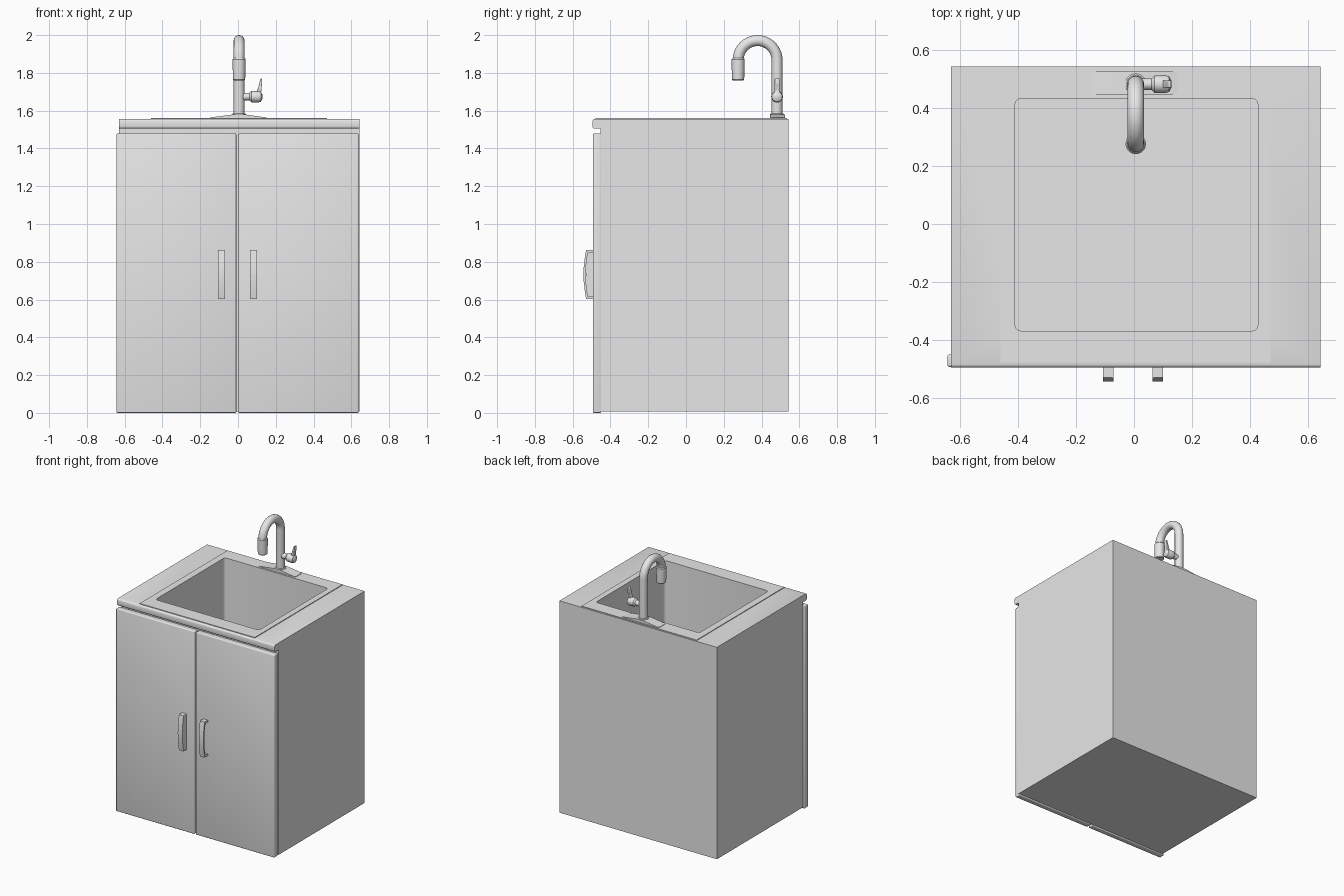
import bpy
import bmesh
import math
from mathutils import Vector

cube = bpy.data.objects.get("Cube")
if cube:
    bpy.data.objects.remove(cube, do_unlink=True)

GREY = 0.8
mat = bpy.data.materials.new("light_grey")
mat.use_nodes = True
mat.diffuse_color = (GREY, GREY, GREY, 1)
mat.node_tree.nodes["Principled BSDF"].inputs["Base Color"].default_value = (GREY, GREY, GREY, 1)


def activate(ob):
    bpy.ops.object.select_all(action='DESELECT')
    ob.select_set(True)
    bpy.context.view_layer.objects.active = ob


def finish(name, bm, smooth=False):
    bmesh.ops.recalc_face_normals(bm, faces=bm.faces)
    me = bpy.data.meshes.new(name)
    bm.to_mesh(me)
    bm.free()
    ob = bpy.data.objects.new(name, me)
    bpy.context.collection.objects.link(ob)
    me.materials.append(mat)
    if smooth:
        activate(ob)
        bpy.ops.object.shade_smooth_by_angle(angle=math.radians(35))
    return ob


def prism(name, pts, axis, lo, hi, bevel=0.0, along=None, segments=3):
    """Extrude a 2D outline along an axis; bevel all edges or those along one axis."""
    def place(p, h):
        co = list(p)
        co.insert(axis, h)
        return co
    bm = bmesh.new()
    a = [bm.verts.new(place(p, lo)) for p in pts]
    b = [bm.verts.new(place(p, hi)) for p in pts]
    bm.faces.new(a)
    bm.faces.new(b[::-1])
    for i in range(len(pts)):
        j = (i + 1) % len(pts)
        bm.faces.new((a[i], b[i], b[j], a[j]))
    if bevel:
        edges = list(bm.edges)
        if along is not None:
            edges = [e for e in edges
                     if abs((e.verts[0].co - e.verts[1].co).normalized()[along]) > 0.99]
        bmesh.ops.bevel(bm, geom=edges, offset=bevel, segments=segments,
                        profile=0.5, affect='EDGES')
    return finish(name, bm, bevel > 0)


def box(name, x0, x1, y0, y1, z0, z1, **kw):
    return prism(name, [(x0, y0), (x1, y0), (x1, y1), (x0, y1)], 2, z0, z1, **kw)


def lathe(name, profile, origin, direction, steps=28):
    """Spin (radius, height) pairs around a direction and cap both ends."""
    turn = Vector((0, 0, 1)).rotation_difference(Vector(direction))
    bm = bmesh.new()
    rings = []
    for r, h in profile:
        ring = []
        for i in range(steps):
            t = math.tau * i / steps
            ring.append(bm.verts.new(
                Vector(origin) + turn @ Vector((r * math.cos(t), r * math.sin(t), h))))
        rings.append(ring)
    for lo, hi in zip(rings, rings[1:]):
        for i in range(steps):
            j = (i + 1) % steps
            bm.faces.new((lo[i], lo[j], hi[j], hi[i]))
    bm.faces.new(rings[0])
    bm.faces.new(rings[-1])
    return finish(name, bm, True)


TOP = 1.556
BACK = 0.543

# Cabinet body with the overhanging worktop lip as one side profile
lip = [(-0.495 + 0.012 - 0.012 * math.sin(t), z + s * 0.012 * math.cos(t))
       for z, s, order in ((TOP - 0.012, 1, (0, 30, 60, 90)), (1.517, -1, (90, 60, 30, 0)))
       for t in map(math.radians, order)]
body = prism("cabinet_body",
             [(BACK, 0.008), (BACK, TOP)] + lip + [(-0.452, 1.505), (-0.452, 0.008)],
             0, -0.63, 0.643)

# Thin sink rim plate lying on the worktop
rim = box("sink_rim", -0.46, 0.47, -0.478, 0.535, TOP - 0.01, TOP + 0.005)

# Basin cut through rim and worktop
cutter = box("basin_cutter", -0.41, 0.427, -0.368, 0.432, 0.95, 1.7, bevel=0.02, along=2)
cutter.hide_render = True
for target in (body, rim):
    activate(target)
    mod = target.modifiers.new("basin", 'BOOLEAN')
    mod.operation = 'DIFFERENCE'
    mod.solver = 'EXACT'
    mod.object = cutter
    bpy.ops.object.modifier_apply(modifier=mod.name)
    bpy.ops.object.shade_smooth_by_angle(angle=math.radians(35))
bpy.data.objects.remove(cutter, do_unlink=True)

# Doors
for side, x0, x1 in (("right", -0.643, -0.009), ("left", 0.003, 0.638)):
    box(side + "_door", x0, x1, -0.492, -0.45, 0.0, 1.48, bevel=0.006)

# Bowed handles: arched grip, two feet and a web on the inner side
Z0, Z1 = 0.603, 0.863
for side, x0, x1, web in (("right", -0.107, -0.07, -0.076), ("left", 0.063, 0.1, 0.063)):
    arch = [(Z0 + (Z1 - Z0) * i / 8, -0.529 - 0.014 * math.sin(math.pi * i / 8))
            for i in range(9)]
    grip = [(y, z) for z, y in arch] + [(y + 0.012, z) for z, y in reversed(arch)]
    prism(side + "_handle_grip", grip, 0, x0, x1)
    for part, z in (("lower", Z0), ("upper", Z1 - 0.014)):
        box(f"{side}_handle_{part}_foot", x0, x1, -0.522, -0.488, z, z + 0.014)
    box(side + "_handle_web", web, web + 0.006, -0.53, -0.488, Z0, Z1)

# Faucet base plate, sloping up to the column
FX, FY = 0.006, 0.482
prism("faucet_base_plate",
      [(-0.147, TOP), (0.15, TOP), (0.15, 1.564), (0.035, 1.58), (-0.025, 1.58), (-0.147, 1.564)],
      1, 0.446, 0.525, bevel=0.012, along=2)
lathe("faucet_collar", [(0.036, 0), (0.036, 0.012), (0.031, 0.016)],
      (FX, FY, 1.57), (0, 0, 1))

# Faucet column and gooseneck as one swept tube
R = 0.103
ARC_Y, ARC_Z = FY - R, 1.868
path = [(FX, FY, 1.57)]
path += [(FX, ARC_Y + R * math.cos(t), ARC_Z + R * math.sin(t))
         for t in (math.pi * i / 20 for i in range(21))]
path.append((FX, FY - 2 * R, 1.84))
curve = bpy.data.curves.new("faucet_neck", 'CURVE')
curve.dimensions = '3D'
curve.bevel_depth = 0.029
curve.bevel_resolution = 6
curve.use_fill_caps = True
spline = curve.splines.new('POLY')
spline.points.add(len(path) - 1)
for point, co in zip(spline.points, path):
    point.co = (*co, 1)
neck = bpy.data.objects.new("faucet_neck", curve)
bpy.context.collection.objects.link(neck)
curve.materials.append(mat)
activate(neck)
bpy.ops.object.convert(target='MESH')
bpy.ops.object.shade_smooth_by_angle(angle=math.radians(35))

# Spray head
lathe("faucet_spray_head",
      [(0.028, 0), (0.032, 0.004), (0.034, 0.06), (0.035, 0.112), (0.03, 0.118)],
      (FX, FY - 2 * R, 1.76), (0, 0, 1))

# Valve hub and lever
lathe("valve_hub",
      [(0.02, 0), (0.02, 0.04), (0.03, 0.05), (0.031, 0.085), (0.027, 0.1), (0.012, 0.108)],
      (FX + 0.015, FY, 1.674), (1, 0, 0))
prism("valve_lever",
      [(0.09, 1.68), (0.122, 1.68), (0.12, 1.71), (0.128, 1.74), (0.128, 1.772),
       (0.118, 1.768), (0.108, 1.725)],
      1, FY - 0.013, FY + 0.013, bevel=0.004, segments=2)
